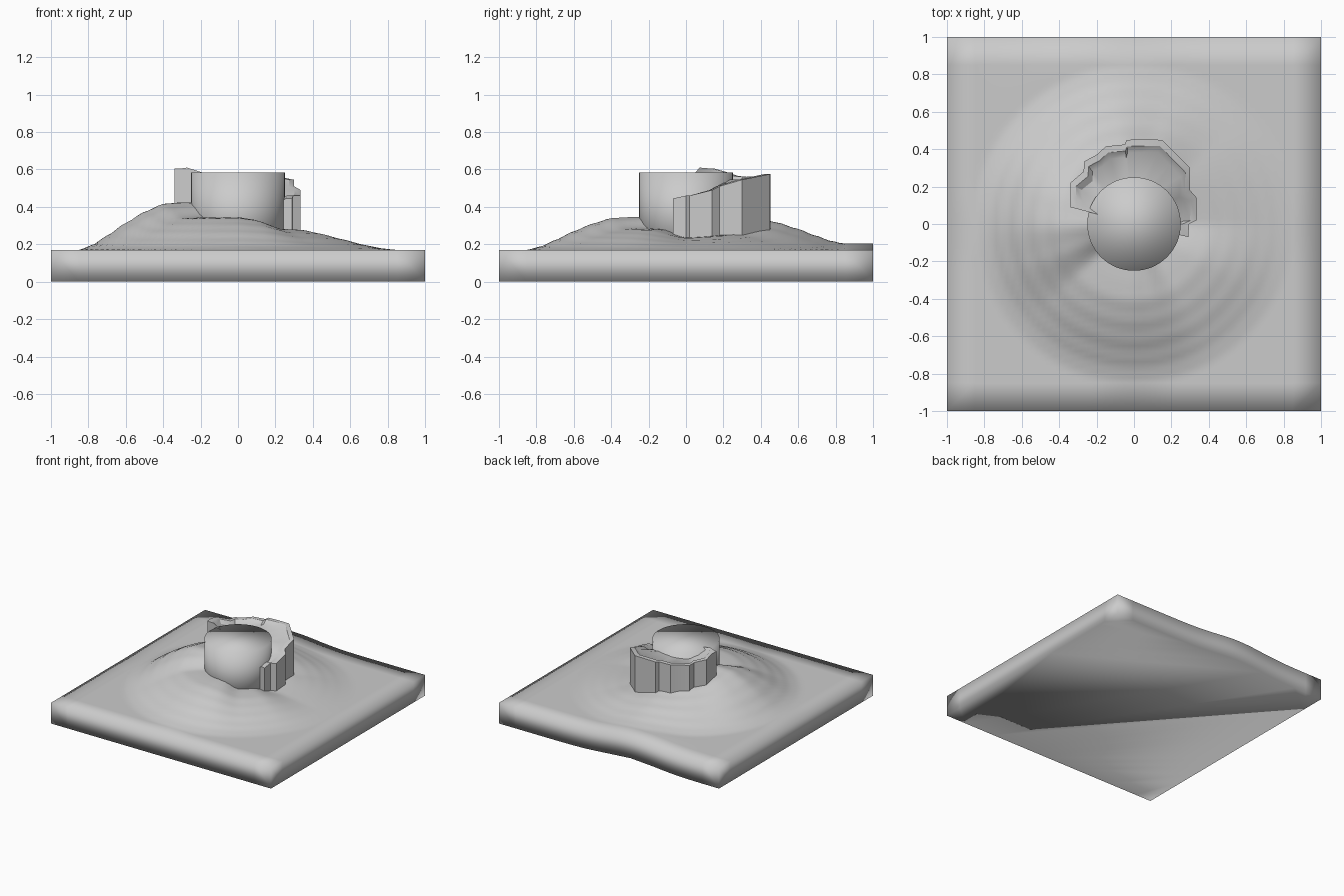
import bpy, bmesh, math

if "Cube" in bpy.data.objects:
    bpy.data.objects.remove(bpy.data.objects["Cube"])


def interp(table, v):
    """Eased interpolation through (position, value) pairs."""
    for (a, fa), (b, fb) in zip(table, table[1:]):
        if v <= b:
            t = min(max((v - a) / (b - a), 0), 1)
            t = t * 0.5 + t * t * (3 - 2 * t) * 0.5
            return fa + (fb - fa) * t
    return table[-1][1]


def make_object(name, bm, angle=None):
    bmesh.ops.recalc_face_normals(bm, faces=bm.faces)
    for f in bm.faces:
        f.smooth = True
    me = bpy.data.meshes.new(name)
    bm.to_mesh(me)
    bm.free()
    ob = bpy.data.objects.new(name, me)
    bpy.context.collection.objects.link(ob)
    if angle is not None:
        bpy.ops.object.select_all(action='DESELECT')
        ob.select_set(True)
        bpy.context.view_layer.objects.active = ob
        bpy.ops.object.shade_smooth_by_angle(angle=math.radians(angle))
    return ob


# Spiral mound: crest height by angle, and falloff by radius
BASE = 0.17
CREST = [(0, .235), (45, .255), (75, .30), (100, .345), (135, .37), (165, .41),
         (182, .425), (200, .40), (222, .345), (270, .345), (283, .335),
         (305, .285), (330, .28), (360, .235)]
FALL = [(.3, 1), (.4, .97), (.5, .8), (.6, .57), (.7, .3), (.78, .1), (.85, 0)]


def lift(x, y):
    # gentle wave along the back edge
    return .035 * math.exp(-((x + .2) / .3) ** 2) * interp([(.4, 0), (.8, 1), (1, 1)], y)


def ground(x, y):
    a = math.degrees(math.atan2(y, x)) % 360
    return BASE + (interp(CREST, a) - BASE) * interp(FALL, math.hypot(x, y)) + lift(x, y)


# Terrain slab with the mound on top
N = 60
coords = [-1] + [-.85 + 1.7 * i / N for i in range(N + 1)] + [1]
bm = bmesh.new()
rows = [[bm.verts.new((x, y, ground(x, y))) for x in coords] for y in coords]
for r0, r1 in zip(rows, rows[1:]):
    for i in range(len(coords) - 1):
        bm.faces.new((r0[i], r0[i + 1], r1[i + 1], r1[i]))
rim = (rows[0][:-1] + [r[-1] for r in rows[:-1]]
       + rows[-1][:0:-1] + [r[0] for r in rows[:0:-1]])
low = [bm.verts.new((v.co.x, v.co.y, lift(v.co.x, v.co.y))) for v in rim]
for i in range(len(rim)):
    j = (i + 1) % len(rim)
    bm.faces.new((rim[i], low[i], low[j], rim[j]))
bm.faces.new(low)
make_object("terrain_slab", bm)

# Raised cliff ledge curling round the tower: outline x, y and rim height
LEDGE = [(.29, -.07, .445), (.295, 0, .46), (.335, .02, .46), (.335, .14, .49),
         (.30, .18, .51), (.30, .30, .545), (.225, .375, .56), (.15, .45, .575),
         (.05, .452, .575), (-.04, .45, .572), (-.05, .425, .568), (-.15, .415, .565),
         (-.20, .37, .562), (-.265, .335, .56), (-.27, .28, .565), (-.34, .22, .585),
         (-.34, .15, .605), (-.34, .09, .605)]
bm = bmesh.new()
sections = []
for x, y, z in LEDGE:
    r = math.hypot(x, y)
    pts = [(1, .15), (1, z), (1 - .035 / r, z), (1 - .07 / r, z - .025),
           (.2 / r, z - .03), (.2 / r, .15)]
    if (x, y) == LEDGE[-1][:2]:
        pts[3], pts[4] = (1 - .07 / r, .61), (.2 / r, .585)
    sections.append([bm.verts.new((x * k, y * k, h)) for k, h in pts])
for s, t in zip(sections, sections[1:]):
    for i in range(len(s)):
        j = (i + 1) % len(s)
        bm.faces.new((s[i], s[j], t[j], t[i]))
bm.faces.new(sections[0])
bm.faces.new(sections[-1])
make_object("cliff_ledge", bm, 35)

# Round tower core
bm = bmesh.new()
bmesh.ops.create_cone(bm, cap_ends=True, segments=64, radius1=.25, radius2=.25, depth=.435)
bmesh.ops.translate(bm, verts=bm.verts, vec=(0, 0, .3675))
make_object("tower_core", bm)
